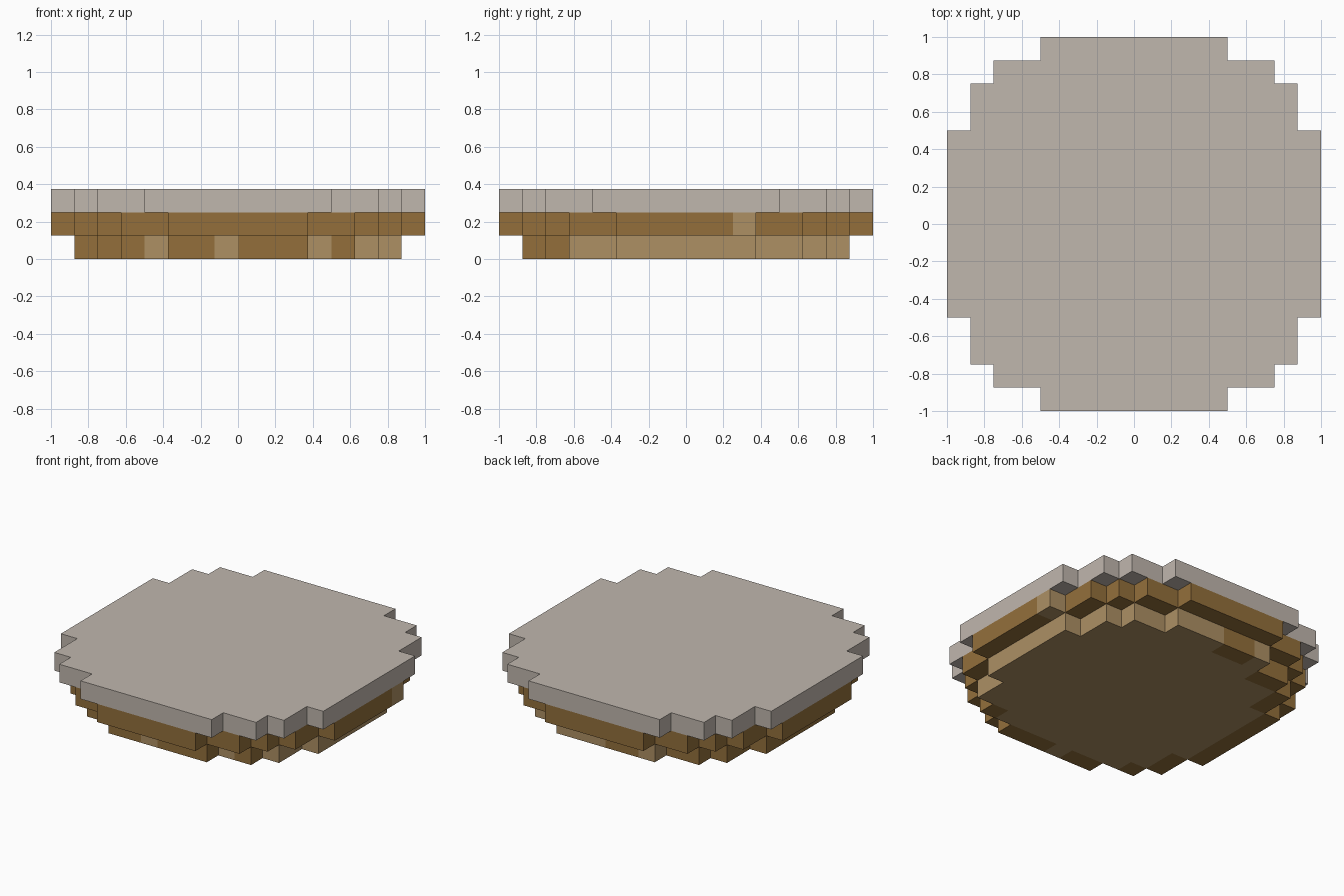
import bpy, bmesh
from mathutils import Vector

if "Cube" in bpy.data.objects:
    bpy.data.objects.remove(bpy.data.objects["Cube"])

CELL = 0.125  # block size


def material(name, rgb):
    m = bpy.data.materials.new(name)
    m.diffuse_color = (*rgb, 1)
    m.use_nodes = True
    m.node_tree.nodes["Principled BSDF"].inputs["Base Color"].default_value = m.diffuse_color
    return m


STONE = material("pale_stone", (0.527, 0.473, 0.423))
BROWN = material("dark_wood", (0.292, 0.159, 0.044))
TAN = material("light_wood", (0.418, 0.279, 0.127))


def disc_cells(steps):
    """Cells of a stepped round disc: union of centred rectangles (half sizes in cells)."""
    return {(i, j) for i in range(-8, 8) for j in range(-8, 8)
            if any(abs(i + .5) < a and abs(j + .5) < b for a, b in steps)}


def slab(name, level, steps, mats, pick):
    """One block-high layer; pick(i, j) gives the material slot of each block."""
    cells = disc_cells(steps)
    bm = bmesh.new()

    def quad(corners, slot):
        f = bm.faces.new([bm.verts.new(Vector(c) * CELL) for c in corners])
        f.material_index = slot

    z0, z1 = level, level + 1
    for i, j in sorted(cells):
        s = pick(i, j)
        ring = [(i, j), (i + 1, j), (i + 1, j + 1), (i, j + 1)]
        quad([(x, y, z1) for x, y in ring], s)
        quad([(x, y, z0) for x, y in reversed(ring)], s)
        # outer walls only
        for k, (di, dj) in enumerate([(0, -1), (1, 0), (0, 1), (-1, 0)]):
            if (i + di, j + dj) not in cells:
                a, b = ring[k], ring[(k + 1) % 4]
                quad([(*a, z0), (*b, z0), (*b, z1), (*a, z1)], s)
    bmesh.ops.remove_doubles(bm, verts=bm.verts, dist=1e-4)
    bmesh.ops.dissolve_limit(bm, angle_limit=0.01, verts=bm.verts,
                             edges=bm.edges, delimit={'MATERIAL'})
    mesh = bpy.data.meshes.new(name)
    bm.to_mesh(mesh)
    bm.free()
    for m in mats:
        mesh.materials.append(m)
    ob = bpy.data.objects.new(name, mesh)
    bpy.context.collection.objects.link(ob)
    return ob


# dark blocks on the rim of the lowest layer: front, front corners, back, back left corner
DARK = {(i, -7) for i in (-3, -2, 0, 1, 2)}
DARK |= {(-5, -6), (4, -6), (-6, -5), (-6, -4)}
DARK |= {(-2, 6), (-1, 6), (-5, 5), (-4, 5), (-6, 4), (-6, 3)}
DARK |= {(-7, j) for j in range(-3, 3)}

slab("lower_wood_layer", 0, [(3, 7), (5, 6), (6, 5), (7, 3)],
     [BROWN, TAN], lambda i, j: 0 if (i, j) in DARK else 1)

# middle layer is dark with one light block on the right side
slab("middle_wood_layer", 1, [(3, 8), (5, 7), (6, 6), (7, 5), (8, 3)],
     [BROWN, TAN], lambda i, j: 1 if (i, j) == (7, 2) else 0)

slab("stone_top", 2, [(4, 8), (6, 7), (7, 6), (8, 4)], [STONE], lambda i, j: 0)
